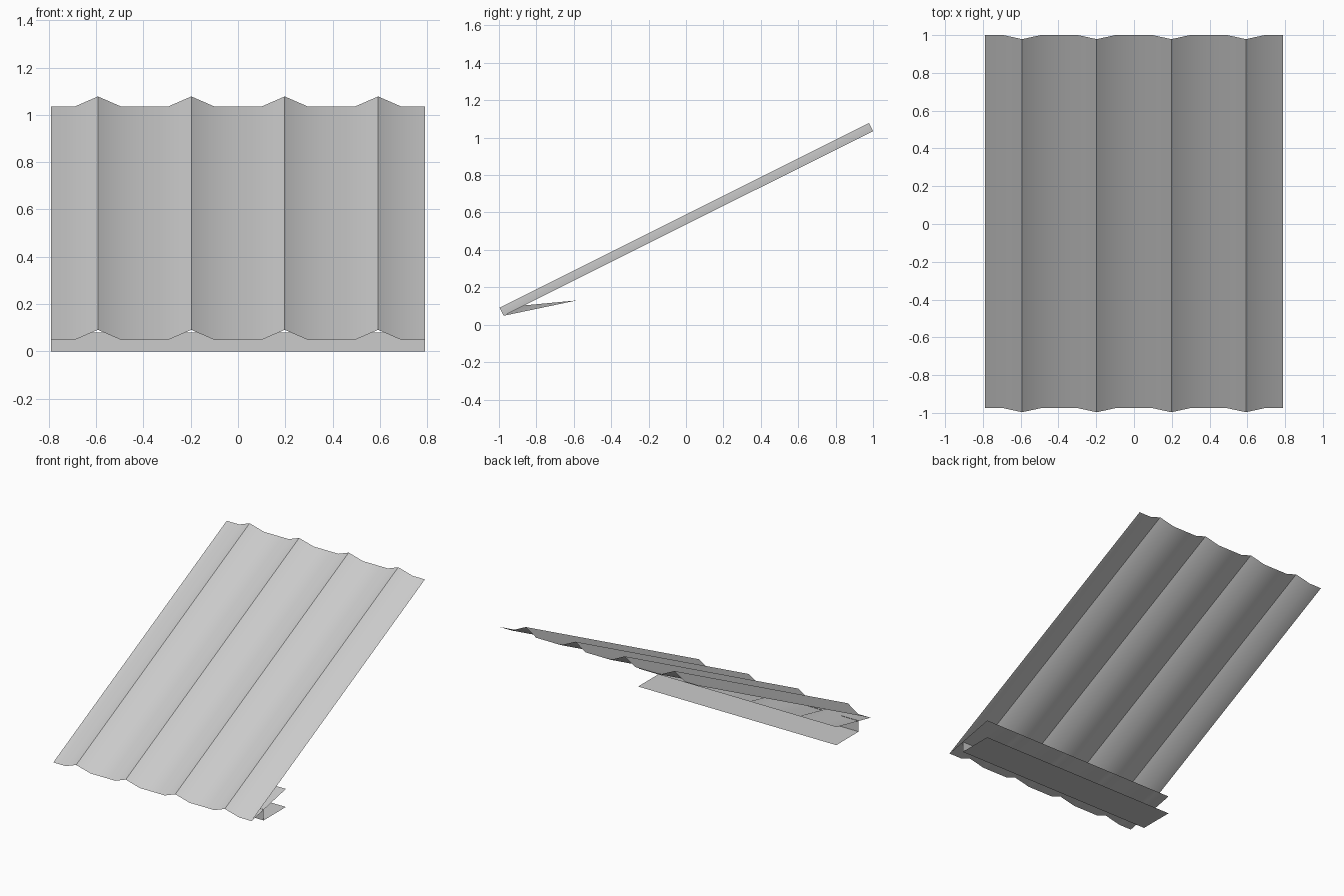
import bpy
import math

cube = bpy.data.objects.get("Cube")
if cube:
    bpy.data.objects.remove(cube)

# One grey metal for everything
metal = bpy.data.materials.new("grey_metal")
metal.use_nodes = True
GREY = (0.6, 0.6, 0.6, 1)
metal.diffuse_color = GREY
metal.node_tree.nodes["Principled BSDF"].inputs["Base Color"].default_value = GREY

HALF = 0.79           # half width
PITCH = HALF / 2      # ridge spacing
RIDGE = 0.048         # ridge height, square to the slope
LOW = (-0.975, 0.048)   # valley y, z at the eave
HIGH = (1.0, 1.035)     # valley y, z at the top
LIP_Y = -0.583
SLOPE = math.atan2(HIGH[1] - LOW[1], HIGH[0] - LOW[0])


def corrugated(end):
    """Cross-section points of the sheet at one end: flat, ridge, flat, ..."""
    points = []
    for i in range(17):
        x = -HALF + i * PITCH / 4
        lift = RIDGE if i % 4 == 2 else 0
        points.append((x, end[0] - lift * math.sin(SLOPE),
                       end[1] + lift * math.cos(SLOPE)))
    return points


def straight(like, y, z):
    return [(p[0], y, z) for p in like]


def loft(name, rows):
    """Surface through rows of points of equal length."""
    n = len(rows[0])
    verts = [p for row in rows for p in row]
    faces = [(r * n + i, r * n + i + 1, (r + 1) * n + i + 1, (r + 1) * n + i)
             for r in range(len(rows) - 1) for i in range(n - 1)]
    mesh = bpy.data.meshes.new(name)
    mesh.from_pydata(verts, [], faces)
    mesh.materials.append(metal)
    obj = bpy.data.objects.new(name, mesh)
    bpy.context.collection.objects.link(obj)
    bpy.ops.object.select_all(action='DESELECT')
    obj.select_set(True)
    bpy.context.view_layer.objects.active = obj
    bpy.ops.object.shade_smooth_by_angle(angle=math.radians(35))
    return obj


eave = corrugated(LOW)

# Sloping corrugated sheet
loft("roof_sheet", [eave, corrugated(HIGH)])

# Lip under the eave, flattening from the corrugation to a straight edge
loft("eave_lip", [eave, straight(eave, LIP_Y, 0.13)])

# Angle strip below: upright web and flat foot
ends = [(-HALF, 0, 0), (HALF, 0, 0)]
loft("support_angle", [straight(ends, -0.837, 0.079),
                       straight(ends, -0.837, 0),
                       straight(ends, LIP_Y, 0)])
